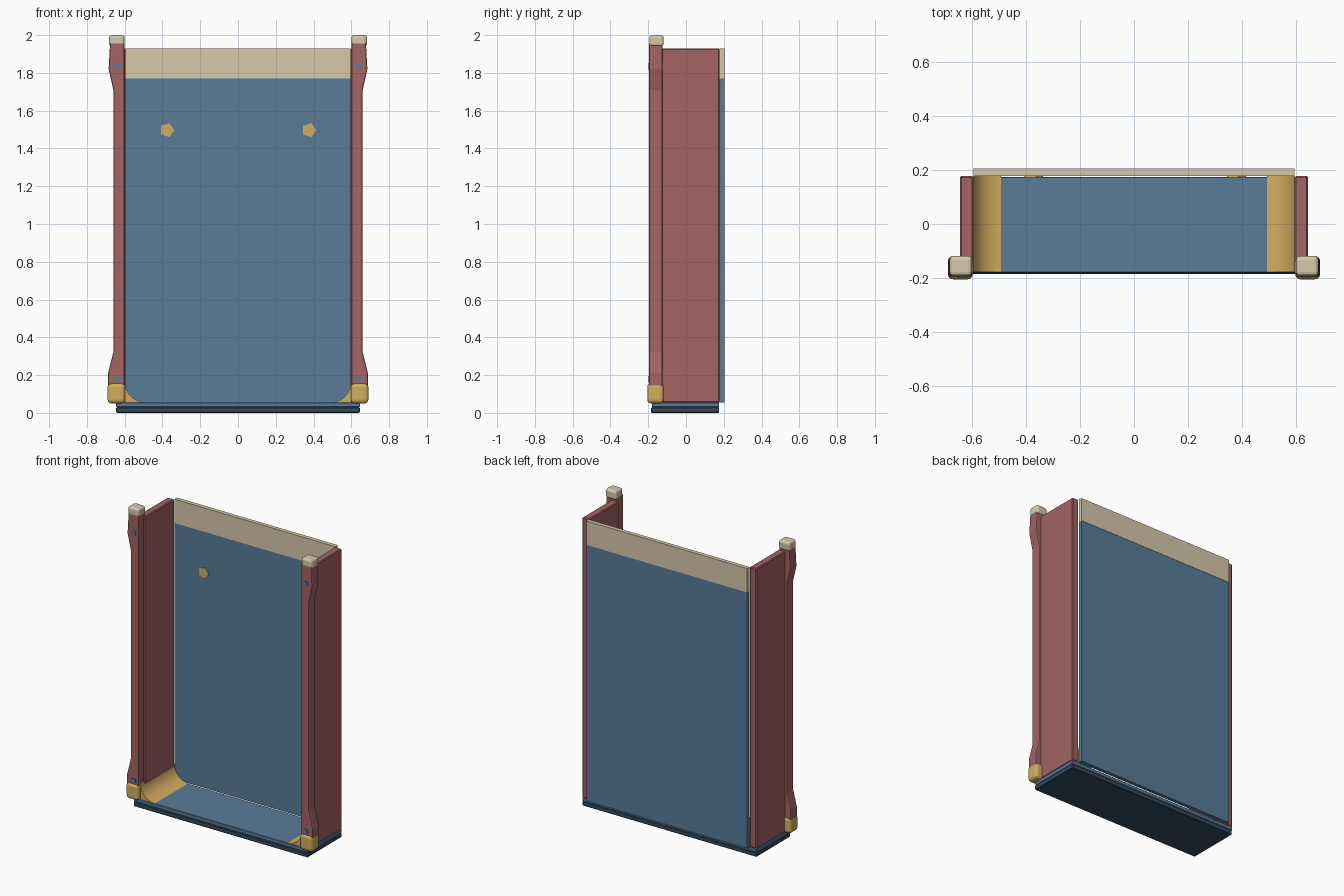
import bpy, bmesh
from math import sin, cos, pi

cube = bpy.data.objects.get("Cube")
if cube:
    bpy.data.objects.remove(cube, do_unlink=True)


def material(name, rgb):
    """Flat colour from 0-255 display values."""
    lin = [((c / 255 + 0.055) / 1.055) ** 2.4 for c in rgb]
    m = bpy.data.materials.new(name)
    m.use_nodes = True
    m.diffuse_color = (*lin, 1)
    m.node_tree.nodes["Principled BSDF"].inputs["Base Color"].default_value = (*lin, 1)
    return m


BLUE = material("steel blue", (88, 124, 153))
DARK = material("deep blue", (54, 76, 95))
RED = material("dusty red", (163, 99, 99))
CREAM = material("cream", (214, 202, 170))
GOLD = material("gold", (212, 174, 98))


def prism(name, profile, y0, y1, mat, bevel=0, segments=1):
    """Extrude an x-z outline from y0 to y1."""
    bm = bmesh.new()
    face = bm.faces.new([bm.verts.new((x, y0, z)) for x, z in profile])
    ext = bmesh.ops.extrude_face_region(bm, geom=[face])
    verts = [v for v in ext["geom"] if isinstance(v, bmesh.types.BMVert)]
    bmesh.ops.translate(bm, verts=verts, vec=(0, y1 - y0, 0))
    bmesh.ops.recalc_face_normals(bm, faces=bm.faces)
    mesh = bpy.data.meshes.new(name)
    bm.to_mesh(mesh)
    bm.free()
    mesh.materials.append(mat)
    ob = bpy.data.objects.new(name, mesh)
    bpy.context.collection.objects.link(ob)
    if bevel:
        mod = ob.modifiers.new("edge rounding", "BEVEL")
        mod.width, mod.segments = bevel, segments
        mod.limit_method = "ANGLE"
    return ob


def rect(x0, x1, z0, z1):
    return [(x0, z0), (x1, z0), (x1, z1), (x0, z1)]


def ngon(cx, cz, r, n):
    return [(cx + r * cos(2 * pi * i / n), cz + r * sin(2 * pi * i / n)) for i in range(n)]


def mirrored(profile, side):
    return [(x * side, z) for x, z in profile]


# Base: dark lower slab and lighter upper slab
prism("base_lower", rect(-0.645, 0.645, 0, 0.03), -0.185, 0.175, DARK, 0.004)
prism("base_upper", rect(-0.645, 0.645, 0.03, 0.056), -0.18, 0.175, BLUE, 0.003)

# Back panel with a pale band along the top
prism("back_panel", rect(-0.595, 0.595, 0.056, 1.77), 0.178, 0.203, BLUE)
prism("back_top_band", rect(-0.595, 0.595, 1.77, 1.93), 0.178, 0.205, CREAM)

# Outlines for the paired parts, drawn on the +x side
post = [(0.6, 0.1), (0.688, 0.1), (0.688, 0.21), (0.66, 0.32), (0.66, 1.71),
        (0.685, 1.82), (0.677, 1.96), (0.6, 1.96)]
R = 0.105
fillet = [(0.597, 0.056)] + [
    (0.597 - R + R * sin(a), 0.056 + R - R * cos(a))
    for a in (i * pi / 16 for i in range(9))]

for side, tag in ((1, "left"), (-1, "right")):
    prism(f"{tag}_side_panel", mirrored(rect(0.595, 0.645, 0.056, 1.93), side),
          -0.14, 0.177, RED, 0.005)
    prism(f"{tag}_front_post", mirrored(post, side), -0.195, -0.125, RED, 0.008, 2)
    prism(f"{tag}_top_cap", mirrored(rect(0.6, 0.683, 1.94, 2.0), side),
          -0.193, -0.118, CREAM, 0.015, 3)
    prism(f"{tag}_foot_cap", mirrored(rect(0.597, 0.69, 0.05, 0.157), side),
          -0.205, -0.118, GOLD, 0.02, 3)
    corner = prism(f"{tag}_corner_fillet", mirrored(fillet, side), -0.178, 0.178, GOLD)
    for poly in corner.data.polygons:
        poly.use_smooth = abs(poly.normal.y) < 0.5 and poly.normal.z > 0.01
    # Screws on the post and a pentagon peg on the back panel
    for place, z in (("upper", 1.835), ("lower", 0.178)):
        prism(f"{tag}_{place}_screw", ngon(0.636 * side, z, 0.018, 8), -0.199, -0.19, BLUE)
    prism(f"{tag}_pentagon_peg", ngon(0.376 * side, 1.497, 0.039, 5), 0.172, 0.18, GOLD)
